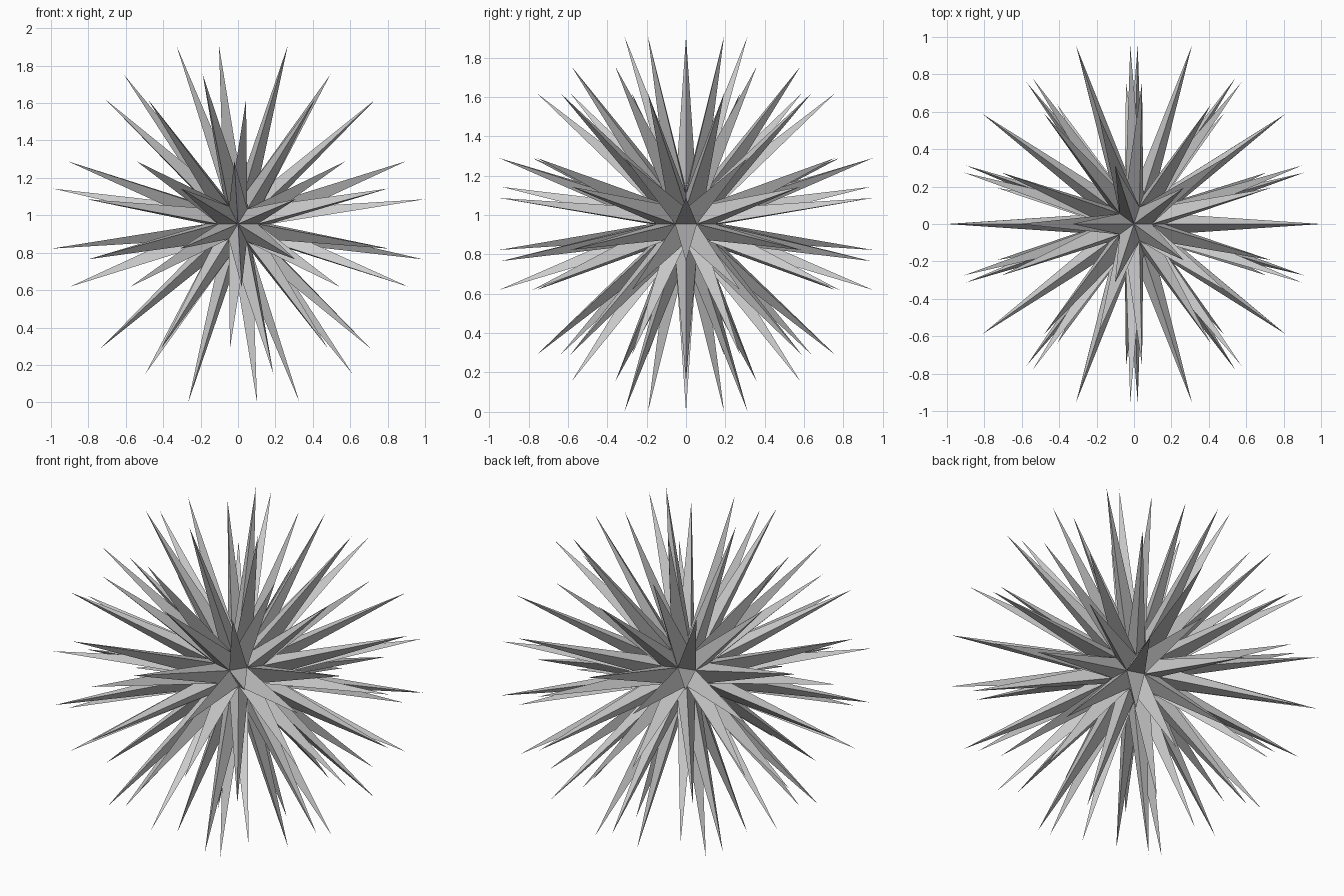
import bpy
import bmesh

CORE_RADIUS = 0.18
SPIKE_HEIGHT = 0.839
CENTRE_Z = 0.955

default_cube = bpy.data.objects.get("Cube")
if default_cube:
    bpy.data.objects.remove(default_cube, do_unlink=True)

# One pale grey for the whole burst
grey = bpy.data.materials.new("pale_grey")
grey.use_nodes = True
colour = (0.6, 0.6, 0.6, 1)
grey.diffuse_color = colour
for node in grey.node_tree.nodes:
    if node.type == "BSDF_PRINCIPLED":
        node.inputs["Base Color"].default_value = colour

# Small faceted core, each triangle raised into a long three-sided spike
bm = bmesh.new()
bmesh.ops.create_icosphere(bm, subdivisions=2, radius=CORE_RADIUS)
bm.normal_update()
bmesh.ops.poke(bm, faces=bm.faces[:], offset=SPIKE_HEIGHT, center_mode="MEAN")
bmesh.ops.recalc_face_normals(bm, faces=bm.faces[:])

# Rest the lowest tips on the ground
lowest = min(v.co.z for v in bm.verts)
bmesh.ops.translate(bm, verts=bm.verts[:], vec=(0, 0, -lowest))
for face in bm.faces:
    face.smooth = False

mesh = bpy.data.meshes.new("spiked_ball")
bm.to_mesh(mesh)
bm.free()
mesh.materials.append(grey)
spiked_ball = bpy.data.objects.new("spiked_ball", mesh)
bpy.context.collection.objects.link(spiked_ball)
